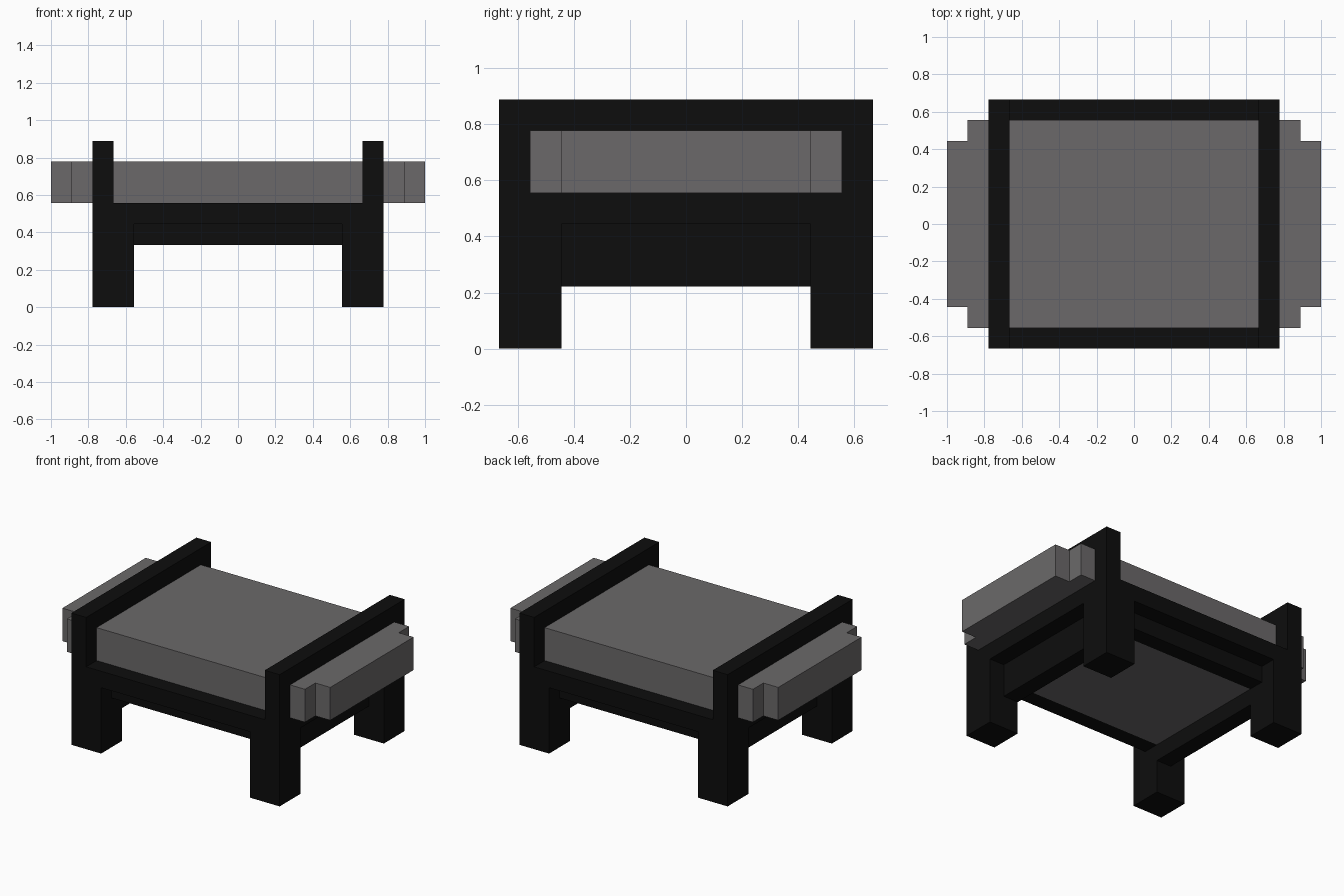
import bpy

cube = bpy.data.objects.get("Cube")
if cube:
    bpy.data.objects.remove(cube, do_unlink=True)

U = 1 / 9  # block size: the whole bench is 18 blocks wide


def make_material(name, rgb):
    mat = bpy.data.materials.new(name)
    mat.use_nodes = True
    mat.diffuse_color = (*rgb, 1)
    mat.node_tree.nodes["Principled BSDF"].inputs["Base Color"].default_value = (*rgb, 1)
    return mat


black = make_material("black_frame", (0.004, 0.004, 0.004))
grey = make_material("grey_cushion", (0.147, 0.141, 0.143))


def box(name, x, y, z, mat):
    """Box spanning the given (low, high) ranges, measured in blocks."""
    spans = (x, y, z)
    bpy.ops.mesh.primitive_cube_add(size=1)
    ob = bpy.context.object
    ob.name = name
    ob.location = [(lo + hi) / 2 * U for lo, hi in spans]
    ob.scale = [(hi - lo) * U for lo, hi in spans]
    bpy.ops.object.transform_apply(location=True, rotation=False, scale=True)
    ob.data.materials.append(mat)
    return ob


def span(side, lo, hi):
    return tuple(sorted((side * lo, side * hi)))


# Seat: a cushion resting on a block set inside the frame
box("cushion", (-6, 6), (-5, 5), (5, 7), grey)
box("seat_base", (-5, 5), (-4, 4), (3, 5), grey)

# Left and right parts
for sx, side in ((1, "left"), (-1, "right")):
    box(f"{side}_side_rail", span(sx, 6, 7), (-6, 6), (4, 8), black)
    box(f"{side}_apron", span(sx, 5, 6), (-4, 4), (2, 5), black)
    # Stepped armrest outside the rail
    box(f"{side}_armrest_inner", span(sx, 7, 8), (-5, 5), (5, 7), grey)
    box(f"{side}_armrest_outer", span(sx, 8, 9), (-4, 4), (5, 7), grey)
    # Legs
    for sy, end in ((-1, "front"), (1, "back")):
        box(f"{end}_{side}_leg", span(sx, 5, 7), span(sy, 4, 6), (0, 4), black)

# Front and back lips with recessed aprons below
for sy, end in ((-1, "front"), (1, "back")):
    box(f"{end}_lip", (-6, 6), span(sy, 5, 6), (4, 5), black)
    box(f"{end}_apron", (-5, 5), span(sy, 4, 5), (3, 5), black)
